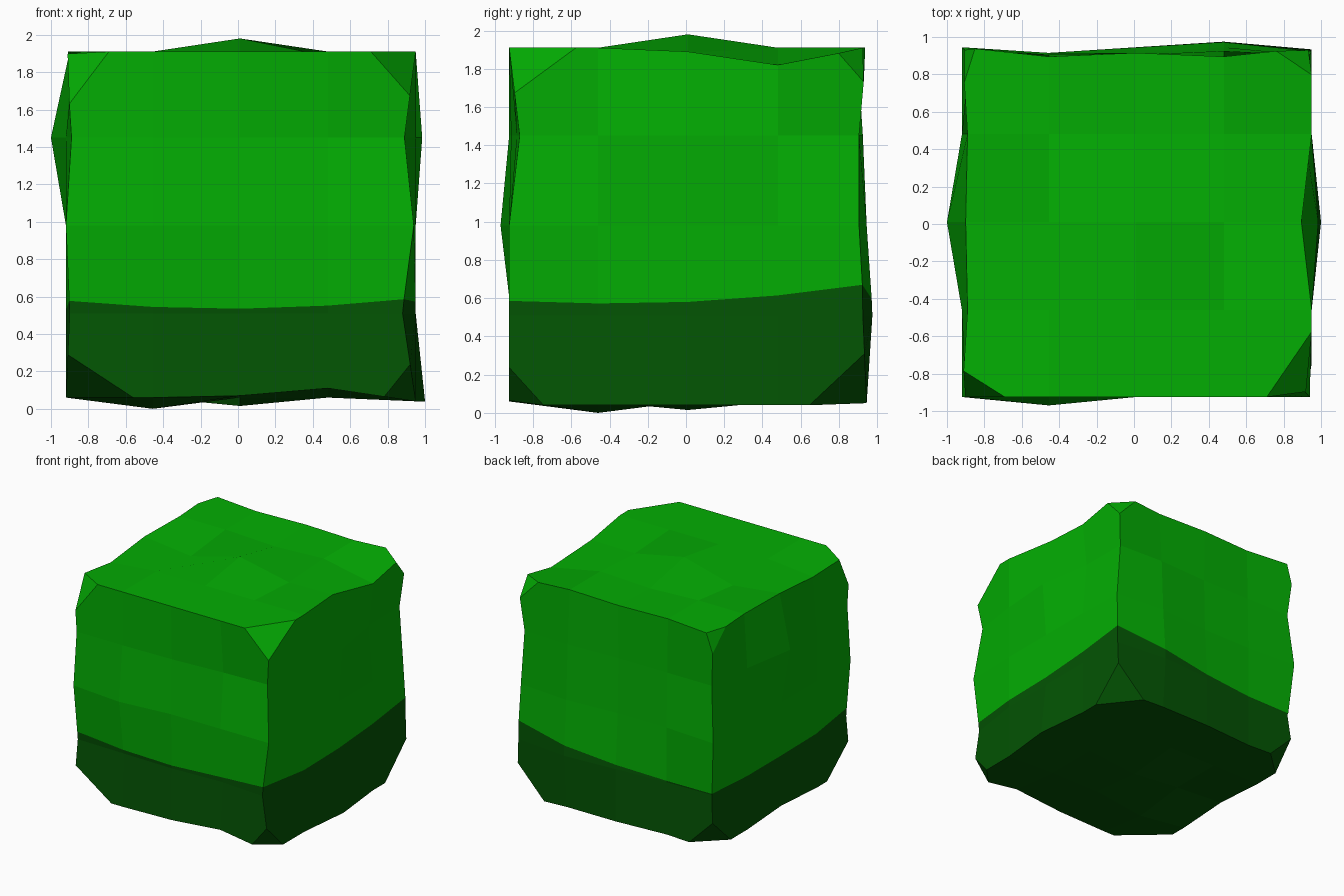
import bpy, bmesh
from mathutils import Vector

if "Cube" in bpy.data.objects:
    bpy.data.objects.remove(bpy.data.objects["Cube"])


def material(name, rgb):
    m = bpy.data.materials.new(name)
    m.diffuse_color = (*rgb, 1)
    m.use_nodes = True
    m.node_tree.nodes["Principled BSDF"].inputs["Base Color"].default_value = m.diffuse_color
    return m


MATS = [material("leaf_green", (0.001, 0.42, 0.001)),
        material("dark_green", (0.001, 0.09, 0.001))]
DARK = 1

# Nominal grid lines on each axis
GRID = ((-0.92, -0.455, 0.01, 0.48, 0.95),
        (-0.925, -0.46, 0.01, 0.48, 0.945),
        (0.06, 0.51, 0.98, 1.45, 1.91))

# Dents and bumps by grid position, in hundredths
BUMPS = {
    # top
    "224": (0, 0, 7), "124": (0, 0, -5), "014": (3, 0, -4), "024": (2, 0, 0),
    "034": (3, 0, 0), "424": (-5.5, 0, -2), "434": (0, 0, -9),
    "234": (0, 0, -2), "324": (0, 0, -2.5),
    # front
    "102": (0, -4.5, 0), "303": (0, 4, 0), "301": (0, 3, 0), "300": (0, 0, 5),
    "101": (0, 2, 0), "201": (0, 1, 0), "203": (0, 1, 0),
    # upright edges
    "403": (-6, 5.5, 0), "402": (-1, 0, 0), "401": (-7, 0, 0), "003": (3, 0, 0),
    "001": (2, 3, 0), "443": (-4.5, -4, 0), "442": (-1, -4, 0),
    "441": (0, -2, 0), "043": (4, -4, 0), "041": (4, -4, 0),
    # sides
    "023": (-8, 0, 0), "423": (3.5, 0, 0), "433": (-4, 0, 0),
    # back
    "144": (0, -5, 0), "143": (0, -4, 0), "142": (0, -3, 0), "141": (0, -3, 0),
    "140": (0, -3, 0), "244": (0, -3, 0), "243": (0, -4, 0), "242": (0, -3, 0),
    "344": (0, -5, 0), "343": (0, -2, 0), "341": (0, 3, 0),
    # bottom
    "110": (0, 0, -6), "220": (0, 0, -4.5), "020": (0, 0, 3), "200": (0, 0, 1),
    "400": (0, 0, -2), "410": (0, 0, -2), "420": (5, 0, -2),
    "430": (0, 0, -2), "440": (0, 0, -2),
}

# Length cut from each corner along x, y, z
CORNERS = {
    "004": (.23, .14, .28), "404": (.24, .35, .24),
    "044": (.07, .19, .17), "444": (.19, .15, .18),
    "000": (.36, .32, .23), "400": (.17, .18, .20),
    "440": (.26, .30, .27), "040": (.24, .24, .22),
}

bm = bmesh.new()
bmesh.ops.create_cube(bm, size=2)
bmesh.ops.subdivide_edges(bm, edges=bm.edges[:], cuts=3, use_grid_fill=True)

# Uneven surface
corner_verts = {}
for v in bm.verts:
    idx = [round((c + 1) * 2) for c in v.co]
    key = "".join(map(str, idx))
    v.co = (Vector([GRID[a][idx[a]] for a in range(3)])
            + Vector(BUMPS.get(key, (0, 0, 0))) / 100)
    if key in CORNERS:
        corner_verts[key] = v

# Chopped corners
for key, v in corner_verts.items():
    pts = []
    for e in v.link_edges:
        d = e.other_vert(v).co - v.co
        a = max(range(3), key=lambda n: abs(d[n]))
        pts.append(v.co + d.normalized() * CORNERS[key][a])
    n = (pts[1] - pts[0]).cross(pts[2] - pts[0]).normalized()
    if n.dot(v.co - pts[0]) < 0:
        n = -n
    geom = set(v.link_faces)
    for f in v.link_faces:
        geom.update(f.edges)
        geom.update(f.verts)
    bmesh.ops.bisect_plane(bm, geom=list(geom), dist=1e-5, plane_co=pts[0],
                           plane_no=n, clear_outer=True)
    bmesh.ops.holes_fill(bm, edges=[e for e in bm.edges if e.is_boundary], sides=0)

# Wavy dark band around the foot
LEVEL = 0.57
bmesh.ops.bisect_plane(bm, geom=bm.verts[:] + bm.edges[:] + bm.faces[:],
                       dist=1e-5, plane_co=(0, 0, LEVEL), plane_no=(0, 0, 1))
for f in bm.faces:
    if max(v.co.z for v in f.verts) < LEVEL + .001:
        f.material_index = DARK
for v in bm.verts:
    if abs(v.co.z - LEVEL) < .001:
        s, t = (v.co.x + .92) / 1.86, (v.co.y + .92) / 1.86
        base = (.58 * (1 - s) + .59 * s) * (1 - t) + (.52 * (1 - s) + .67 * s) * t
        dip = .05 * (1 - min(abs(v.co.x), abs(v.co.y)) ** 2 / .85)
        v.co.z = max(.522, base - max(0, dip))

bmesh.ops.recalc_face_normals(bm, faces=bm.faces[:])
mesh = bpy.data.meshes.new("leafy_block")
bm.to_mesh(mesh)
bm.free()
for m in MATS:
    mesh.materials.append(m)
obj = bpy.data.objects.new("leafy_block", mesh)
bpy.context.collection.objects.link(obj)
